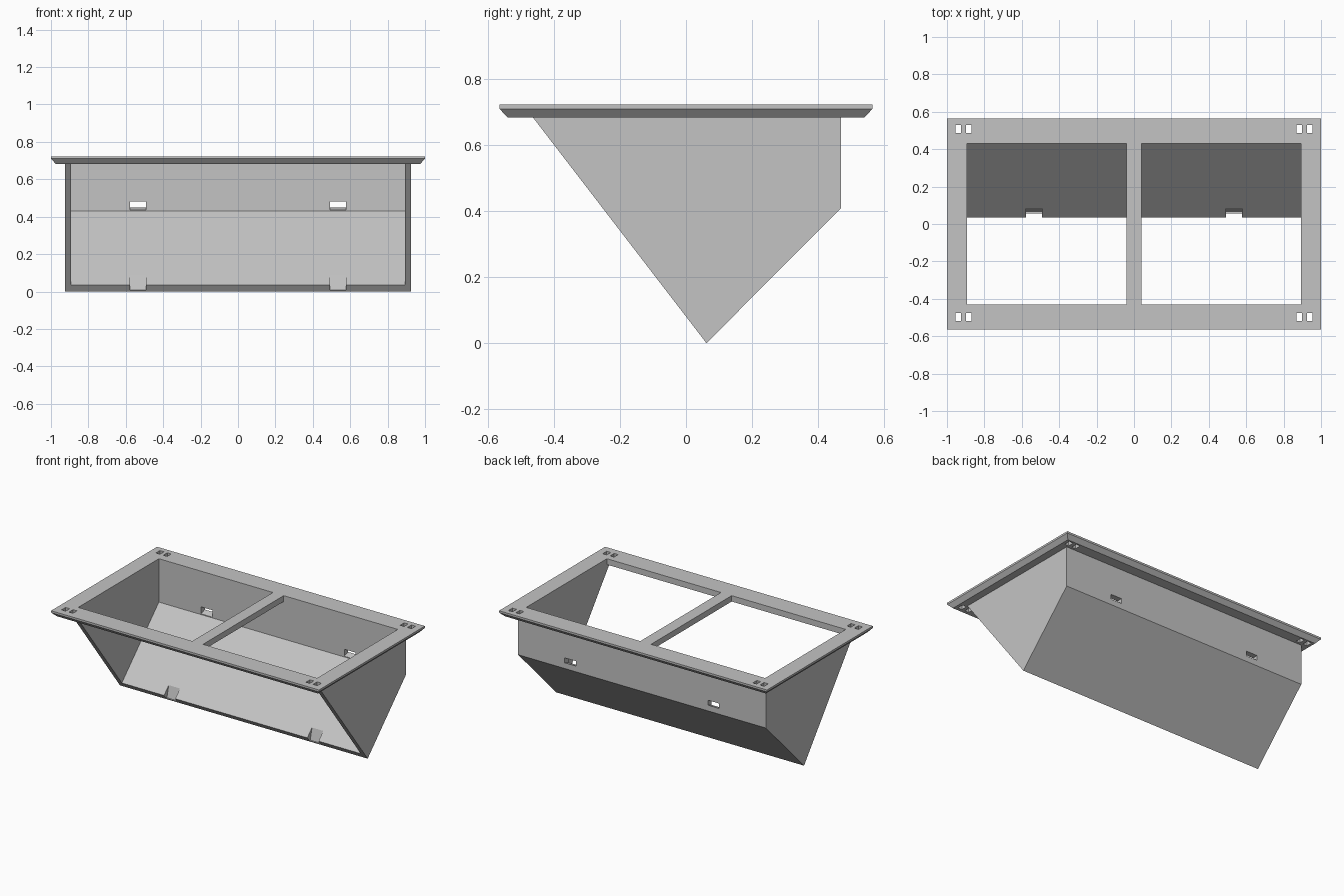
import bpy, bmesh

cube = bpy.data.objects.get("Cube")
if cube:
    bpy.data.objects.remove(cube, do_unlink=True)

GREY = (0.55, 0.55, 0.55, 1)
grey = bpy.data.materials.new("plain grey")
grey.use_nodes = True
grey.diffuse_color = GREY
grey.node_tree.nodes["Principled BSDF"].inputs["Base Color"].default_value = GREY


def loft(name, rings):
    """Closed solid skinned through rings of equal point count."""
    bm = bmesh.new()
    loops = [[bm.verts.new(p) for p in ring] for ring in rings]
    n = len(loops[0])
    for a, b in zip(loops, loops[1:]):
        for i in range(n):
            j = (i + 1) % n
            bm.faces.new((a[i], a[j], b[j], b[i]))
    bm.faces.new(loops[0])
    bm.faces.new(loops[-1])
    bmesh.ops.recalc_face_normals(bm, faces=bm.faces)
    mesh = bpy.data.meshes.new(name)
    bm.to_mesh(mesh)
    bm.free()
    mesh.materials.append(grey)
    obj = bpy.data.objects.new(name, mesh)
    bpy.context.collection.objects.link(obj)
    return obj


def prism(name, profile, x0, x1):
    """Side profile of (y, z) points extruded along x."""
    return loft(name, [[(x, y, z) for y, z in profile] for x in (x0, x1)])


def rect(x, y, z):
    return [(-x, -y, z), (x, -y, z), (x, y, z), (-x, y, z)]


def cut(target, cutter):
    mod = target.modifiers.new("cut", "BOOLEAN")
    mod.operation = "DIFFERENCE"
    mod.solver = "EXACT"
    mod.object = cutter
    bpy.context.view_layer.objects.active = target
    bpy.ops.object.modifier_apply(modifier=mod.name)
    bpy.data.objects.remove(cutter, do_unlink=True)


def cut_box(target, x0, x1, y0, y1):
    cut(target, prism("cutter", [(y0, 0.6), (y1, 0.6), (y1, 0.8), (y0, 0.8)], x0, x1))


# Rim plate with chamfered underside
BASE, TOP = 0.683, 0.723
rim = loft("rim_frame", [rect(0.975, 0.54, BASE), rect(1, 0.565, 0.71), rect(1, 0.565, TOP)])

# Two large openings either side of the centre bar, and paired corner slots
for s in (-1, 1):
    cut_box(rim, *sorted((s * 0.04, s * 0.892)), -0.43, 0.43)
    for inner, outer in ((0.87, 0.899), (0.924, 0.955)):
        for y0, y1 in ((0.487, 0.53), (-0.518, -0.475)):
            cut_box(rim, *sorted((s * inner, s * outer)), y0, y1)

# Hopper with triangular cheeks, sloped floor and back wall, open in front
hopper = prism("hopper", [(-0.463, BASE), (0.062, 0), (0.47, 0.41), (0.47, BASE)], -0.925, 0.925)
cut(hopper, prism("cutter", [(0.43, 0.8), (0.43, 0.43), (-0.1, -0.1), (-1, -0.1), (-1, 0.8)],
                  -0.892, 0.892))

# Lip notches and the slanted slots through the back wall
for s in (-1, 1):
    x0, x1 = s * 0.535 - 0.042, s * 0.535 + 0.042
    cut(hopper, prism("cutter", [(0.066, 0.008), (0.087, 0.092), (-0.05, 0.092), (-0.05, 0.008)], x0, x1))
    cut(hopper, prism("cutter", [(0.42, 0.432), (0.48, 0.452), (0.48, 0.482), (0.42, 0.482)], x0, x1))
